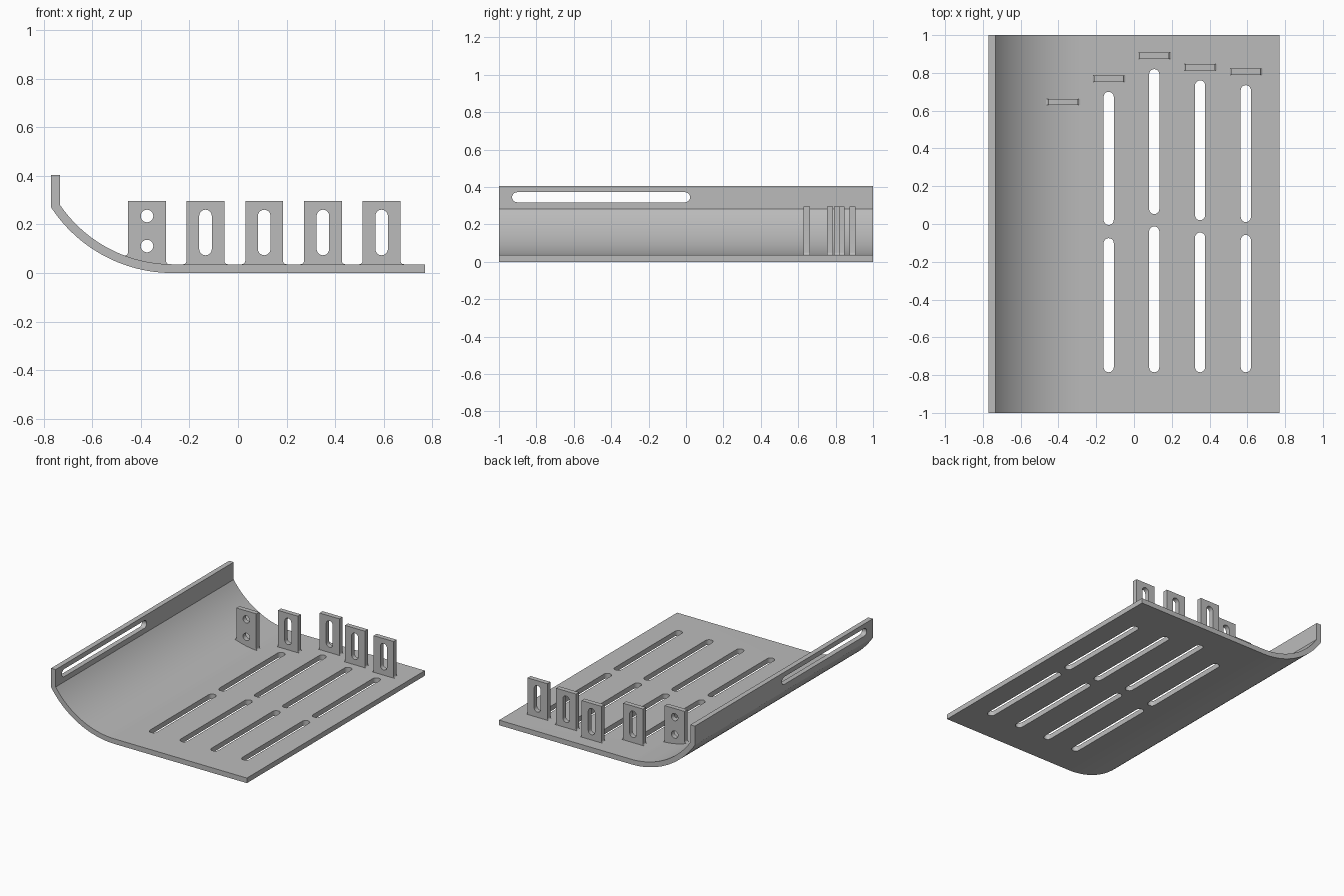
import bpy, bmesh
from math import sin, cos, pi, sqrt, asin

cube = bpy.data.objects.get("Cube")
if cube:
    bpy.data.objects.remove(cube, do_unlink=True)

grey = bpy.data.materials.new("plain grey")
grey.use_nodes = True
grey.diffuse_color = (0.5, 0.5, 0.5, 1)
grey.node_tree.nodes["Principled BSDF"].inputs["Base Color"].default_value = (0.5, 0.5, 0.5, 1)

# Sheet dimensions
HALF_X, HALF_Y, THICK = 0.77, 1.0, 0.036
BEND_X, BEND_R = -0.27, 0.598
LIP_TOP = 0.405

# Which coordinates an outline (u, v) and its depth d stand for
PLANES = {
    "front": lambda u, v, d: (u, d, v),
    "top": lambda u, v, d: (u, v, d),
    "side": lambda u, v, d: (d, u, v),
}


def add_prism(bm, outline, plane, lo, hi):
    """Extrude a closed outline between two depths."""
    place = PLANES[plane]
    a = [bm.verts.new(place(u, v, lo)) for u, v in outline]
    b = [bm.verts.new(place(u, v, hi)) for u, v in outline]
    bm.faces.new(a)
    bm.faces.new(b[::-1])
    for i in range(len(a)):
        j = (i + 1) % len(a)
        bm.faces.new((a[i], b[i], b[j], a[j]))


def make_object(name, bm):
    bmesh.ops.recalc_face_normals(bm, faces=bm.faces)
    mesh = bpy.data.meshes.new(name)
    bm.to_mesh(mesh)
    bm.free()
    mesh.materials.append(grey)
    obj = bpy.data.objects.new(name, mesh)
    bpy.context.collection.objects.link(obj)
    return obj


def slot(u, v0, v1, r, n=10):
    """Rounded slot running along v; a circle when v1 - v0 = 2r."""
    pts = []
    for centre, start in ((v1 - r, 0), (v0 + r, pi)):
        for i in range(n + 1):
            p = (u + r * cos(start + pi * i / n), centre + r * sin(start + pi * i / n))
            if not pts or abs(p[0] - pts[-1][0]) + abs(p[1] - pts[-1][1]) > 1e-5:
                pts.append(p)
    if abs(pts[0][0] - pts[-1][0]) + abs(pts[0][1] - pts[-1][1]) < 1e-5:
        pts.pop()
    return pts


def finish(obj, cutter):
    """Cut the openings, drop the cutter and smooth the round walls."""
    cutter.hide_render = True
    mod = obj.modifiers.new("openings", "BOOLEAN")
    mod.operation, mod.solver, mod.object = "DIFFERENCE", "EXACT", cutter
    bpy.ops.object.select_all(action="DESELECT")
    obj.select_set(True)
    bpy.context.view_layer.objects.active = obj
    bpy.ops.object.modifier_apply(modifier=mod.name)
    bpy.data.objects.remove(cutter, do_unlink=True)
    bpy.ops.object.shade_smooth_by_angle(angle=pi / 6)


def bend(radius, x_end, n=28):
    """Arc from the flat sheet up to x_end."""
    end = asin((BEND_X - x_end) / radius)
    return [(BEND_X - radius * sin(end * i / n), BEND_R - radius * cos(end * i / n))
            for i in range(n + 1)]


def floor_z(x):
    """Height of the sheet's upper surface."""
    dx = min(0, x - BEND_X)
    return BEND_R - sqrt((BEND_R - THICK) ** 2 - dx * dx)


# Curved sheet with upright lip
profile = [(HALF_X, THICK), (HALF_X, 0)] + bend(BEND_R, -HALF_X)
profile += [(-HALF_X, LIP_TOP), (-HALF_X + THICK, LIP_TOP)]
profile += bend(BEND_R - THICK, -HALF_X + THICK)[::-1]
bm = bmesh.new()
add_prism(bm, profile, "front", -HALF_Y, HALF_Y)
sheet = make_object("curved_sheet", bm)

# Floor slots: x, rear slot start and end, front slot end
bm = bmesh.new()
for x, y0, y1, y2 in ((-0.134, -0.005, 0.70, -0.075), (0.107, 0.052, 0.82, -0.013),
                      (0.35, 0.02, 0.76, -0.045), (0.592, 0.01, 0.735, -0.058)):
    add_prism(bm, slot(x, y0, y1, 0.027), "top", -0.1, 0.1)
    add_prism(bm, slot(x, -0.785, y2, 0.027), "top", -0.1, 0.1)
# Lip slot
lip = [(v, u) for u, v in slot(0.345, -0.93, 0.022, 0.027)]
add_prism(bm, lip, "side", -0.85, -0.65)
finish(sheet, make_object("sheet_cutter", bm))

# Upright tabs with small fillets where they meet the sheet
TAB_HALF, TAB_TOP, TAB_THICK, FILLET = 0.078, 0.296, 0.034, 0.014


def tab_outline(x):
    pts = []
    for side in (-1, 1):
        foot = x + side * (TAB_HALF + FILLET)
        z = floor_z(foot)
        part = [(foot, z - 0.015)]
        for i in range(7):
            a = pi / 2 * (1 - i / 6)
            part.append((foot - side * FILLET * cos(a), z + FILLET * (1 - sin(a))))
        part.append((x + side * TAB_HALF, TAB_TOP))
        pts += part if side < 0 else part[::-1]
    return pts


tabs = (("round_hole_tab", -0.375, 0.646), ("slotted_tab_1", -0.134, 0.77),
        ("slotted_tab_2", 0.108, 0.89), ("slotted_tab_3", 0.35, 0.83),
        ("slotted_tab_4", 0.592, 0.807))
for name, x, y in tabs:
    bm = bmesh.new()
    add_prism(bm, tab_outline(x), "front", y - TAB_THICK / 2, y + TAB_THICK / 2)
    tab = make_object(name, bm)
    bm = bmesh.new()
    openings = ((0.209, 0.261), (0.085, 0.137)) if name.startswith("round") else ((0.073, 0.261),)
    for z0, z1 in openings:
        add_prism(bm, slot(x, z0, z1, 0.026), "front", y - 0.1, y + 0.1)
    finish(tab, make_object("tab_cutter", bm))
